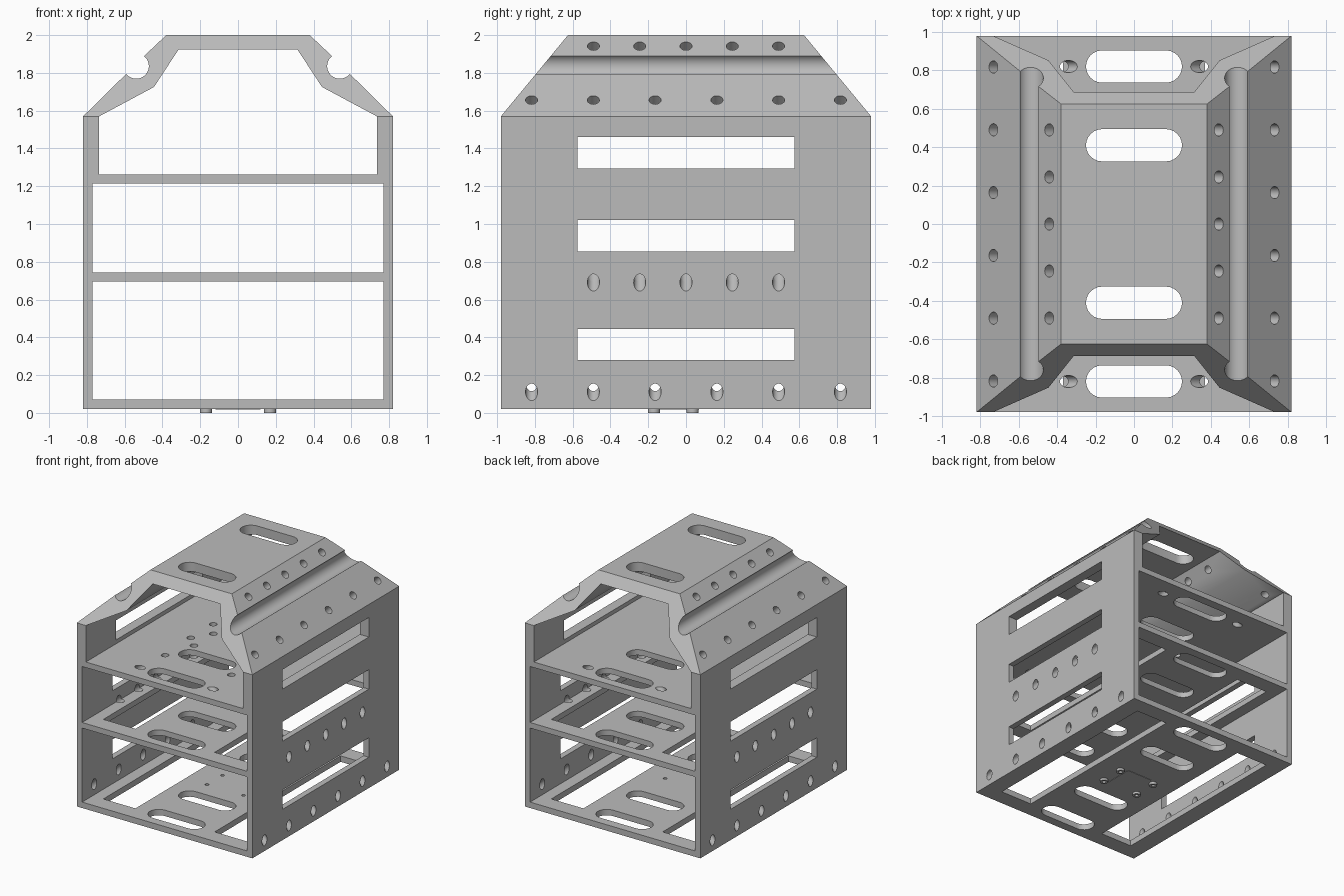
import bpy, bmesh
from math import sin, cos, pi, radians
from mathutils import Vector, Matrix

if "Cube" in bpy.data.objects:
    bpy.data.objects.remove(bpy.data.objects["Cube"])

grey = bpy.data.materials.new("plain_grey")
grey.use_nodes = True
grey.diffuse_color = (0.5, 0.5, 0.5, 1)
grey.node_tree.nodes["Principled BSDF"].inputs["Base Color"].default_value = (0.5, 0.5, 0.5, 1)


def prism(bm, start, end):
    """Solid between two matching outlines."""
    a = [bm.verts.new(p) for p in start]
    b = [bm.verts.new(p) for p in end]
    bm.faces.new(a)
    bm.faces.new(b[::-1])
    for i in range(len(a)):
        j = (i + 1) % len(a)
        bm.faces.new((a[i], b[i], b[j], a[j]))


def box(bm, x0, x1, y0, y1, z0, z1):
    outline = [(x0, y0), (x1, y0), (x1, y1), (x0, y1)]
    prism(bm, [(x, y, z0) for x, y in outline], [(x, y, z1) for x, y in outline])


def rod(bm, centre, axis, radius, length):
    rot = Vector((0, 0, 1)).rotation_difference(Vector(axis)).to_matrix().to_4x4()
    bmesh.ops.create_cone(bm, cap_ends=True, segments=24, radius1=radius, radius2=radius,
                          depth=length, matrix=Matrix.Translation(centre) @ rot)


def slot(bm, y, z0, z1, half=0.25, r=0.084):
    """Round-ended slot lying along x."""
    pts = []
    for i in range(26):
        a = -pi / 2 + pi * (i % 13) / 12 + (pi if i > 12 else 0)
        side = 1 if i < 13 else -1
        pts.append((side * (half - r) + r * cos(a), y + r * sin(a)))
    prism(bm, [(x, v, z0) for x, v in pts], [(x, v, z1) for x, v in pts])


def make(name, bm):
    bmesh.ops.recalc_face_normals(bm, faces=bm.faces[:])
    mesh = bpy.data.meshes.new(name)
    bm.to_mesh(mesh)
    bm.free()
    mesh.materials.append(grey)
    obj = bpy.data.objects.new(name, mesh)
    bpy.context.collection.objects.link(obj)
    return obj


def select(obj):
    bpy.ops.object.select_all(action='DESELECT')
    obj.select_set(True)
    bpy.context.view_layer.objects.active = obj


def cut(obj, bm):
    """Subtract the cutter solids, then round off the shading."""
    cutter = make("cutter", bm)
    cutter.hide_render = True
    mod = obj.modifiers.new("cut", 'BOOLEAN')
    mod.operation, mod.solver, mod.object = 'DIFFERENCE', 'EXACT', cutter
    mod.use_self = True
    select(obj)
    bpy.ops.object.modifier_apply(modifier=mod.name)
    bpy.data.objects.remove(cutter)
    bpy.ops.object.shade_smooth_by_angle(angle=radians(30))


X, Y, BASE, EAVE, TOP = 0.82, 0.98, 0.02, 1.57, 2.0
INNER = 0.77
FIVE = [0.245 * i for i in range(-2, 3)]
SIX = [0.327 * (i - 2.5) for i in range(6)]
HOLE = 0.032


def wall_holes(bm, side):
    for ys, z in ((FIVE, 0.69), (SIX, 0.11)):
        for y in ys:
            rod(bm, (side * X, y, z), (-side, 0, 1), HOLE, 0.3)


# Side walls, thicker above the upper shelf
for side, name in ((1, "left_wall"), (-1, "right_wall")):
    bm = bmesh.new()
    outline = [(X, BASE), (X, EAVE), (0.735, EAVE), (0.735, 1.26), (INNER, 1.26), (INNER, BASE)]
    prism(bm, [(side * x, -Y, z) for x, z in outline], [(side * x, Y, z) for x, z in outline])
    wall = make(name, bm)
    cuts = bmesh.new()
    for z in (0.28, 0.855, 1.295):
        box(cuts, side * 0.6, side * 0.95, -0.575, 0.575, z, z + 0.165)
    wall_holes(cuts, side)
    cut(wall, cuts)

# Three shelves with round-ended slots
for name, z0, z1 in (("bottom_shelf", BASE, 0.07), ("middle_shelf", 0.695, 0.742), ("top_shelf", 1.215, 1.262)):
    bm = bmesh.new()
    box(bm, -INNER, INNER, -Y, Y, z0, z1)
    shelf = make(name, bm)
    cuts = bmesh.new()
    for y in (-0.82, -0.41, 0.41, 0.82):
        slot(cuts, y, z0 - 0.1, z1 + 0.1)
    for side in (1, -1):
        if name == "top_shelf":
            for y in (-0.82, 0.82):
                rod(cuts, (side * 0.34, y, z1), (side, 0, -1), HOLE, 0.3)
        else:
            box(cuts, side * 0.37, side * 0.67, -0.84, 0.84, z0 - 0.1, z1 + 0.1)
        if name == "middle_shelf":
            wall_holes(cuts, side)
        if name == "bottom_shelf":
            for y in (-0.17, 0.035):
                rod(cuts, (side * 0.17, y, z0), (0, 0, 1), 0.015, 0.3)
    if name == "top_shelf":
        for x, y in ((-0.33, 0.14), (-0.23, 0), (-0.33, -0.16), (-0.23, -0.26), (-0.31, -0.53), (0.31, -0.53)):
            rod(cuts, (x, y, z1), (0, 0, 1), 0.03, 0.3)
    cut(shelf, cuts)

# Roof: mirrored profile with a round groove, ends sloping inwards
arc = [radians(-38 - 194 * i / 20) for i in range(21)]
groove = [(0.539 + 0.067 * cos(a), 1.836 + 0.067 * sin(a)) for a in arc]
outer = [(X, EAVE)] + groove + [(0.38, TOP)]
inner = [(0.315, 1.923), (0.445, 1.725), (0.735, EAVE)]


def mirrored(points):
    return [(-x, z) for x, z in reversed(points)]


profile = outer + mirrored(outer) + mirrored(inner) + inner
bm = bmesh.new()
end = [(x, Y - 0.826 * (z - EAVE), z) for x, z in profile]
prism(bm, [(x, -y, z) for x, y, z in end], end)
roof = make("roof", bm)
cuts = bmesh.new()
for y in (-0.41, 0.41):
    slot(cuts, y, 1.85, 2.1)
for side in (1, -1):
    for ys, x, z in ((FIVE, 0.44, 1.94), (SIX, 0.732, 1.656)):
        for y in ys:
            rod(cuts, (side * x, y, z), (side, 0, 1), HOLE, 0.3)
cut(roof, cuts)

# Mounting plate and hollow feet under the bottom shelf
bm = bmesh.new()
box(bm, -0.12, 0.12, -0.2, 0.07, BASE - 0.003, BASE)
make("mounting_plate", bm)
for x in (-0.17, 0.17):
    for y in (-0.17, 0.035):
        bm = bmesh.new()
        rod(bm, (x, y, BASE / 2), (0, 0, 1), HOLE, BASE)
        foot = make("foot", bm)
        cuts = bmesh.new()
        rod(cuts, (x, y, 0), (0, 0, 1), 0.015, 0.3)
        cut(foot, cuts)
